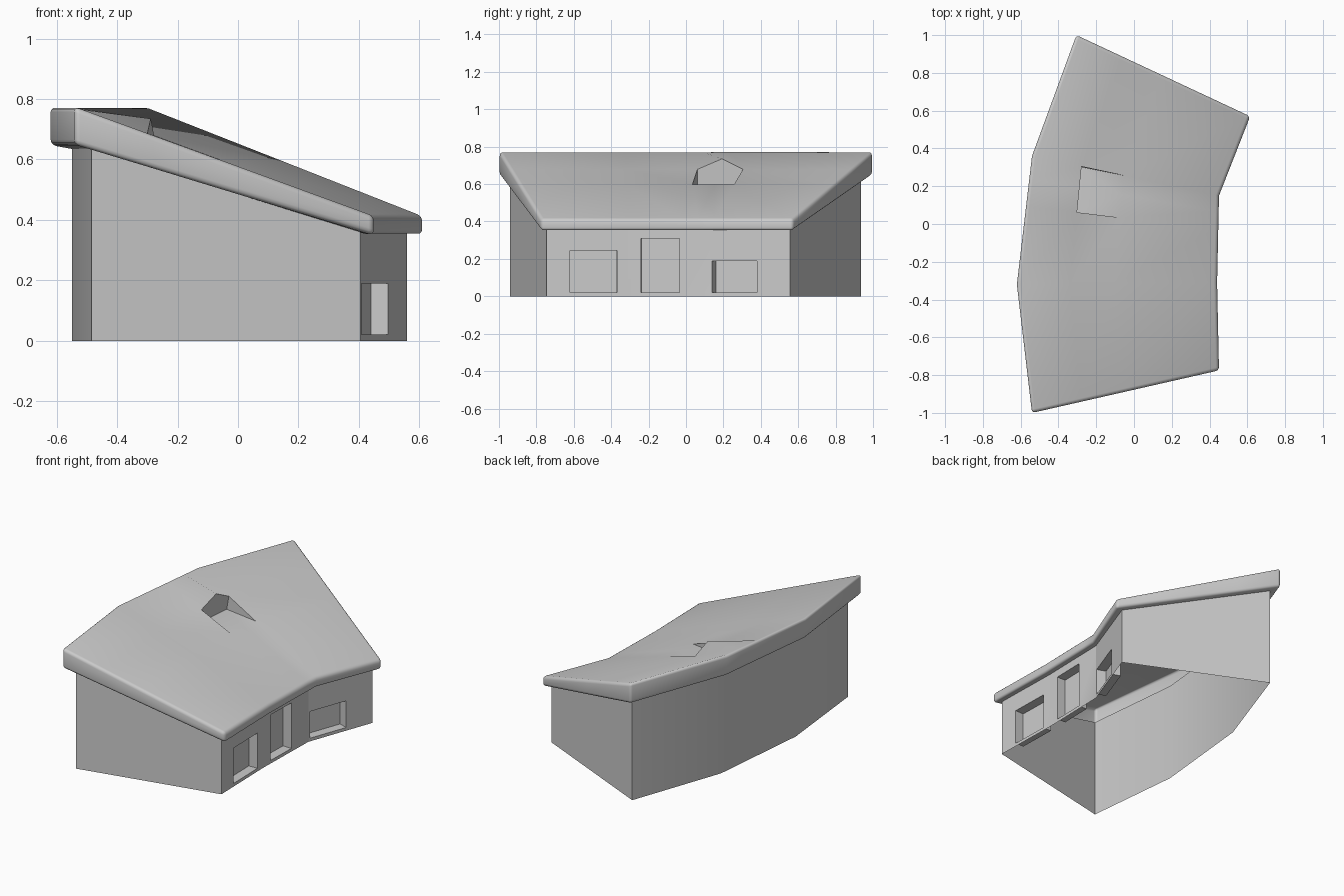
import bpy, bmesh, math
from mathutils import Vector

if "Cube" in bpy.data.objects:
    bpy.data.objects.remove(bpy.data.objects["Cube"])

# plan outlines: back line and front line, four stations each
ROOF_BACK = [(-.54, -1.0), (-.62, -.32), (-.54, .36), (-.305, 1.0)]
ROOF_FRONT = [(.45, -.775), (.44, -.31), (.45, .15), (.615, .57)]
WALL_BACK = [(-.485, -.94), (-.55, -.32), (-.485, .34), (-.275, .935)]
WALL_FRONT = [(.405, -.745), (.395, -.31), (.405, .13), (.56, .555)]


def along(line, u):
    i = min(int(u), len(line) - 2)
    return Vector(line[i]).lerp(Vector(line[i + 1]), u - i)


def finish(bm, name):
    bmesh.ops.remove_doubles(bm, verts=bm.verts, dist=1e-4)
    bmesh.ops.recalc_face_normals(bm, faces=bm.faces)
    me = bpy.data.meshes.new(name)
    bm.to_mesh(me)
    bm.free()
    ob = bpy.data.objects.new(name, me)
    bpy.context.collection.objects.link(ob)
    bpy.ops.object.select_all(action='DESELECT')
    ob.select_set(True)
    bpy.context.view_layer.objects.active = ob
    bpy.ops.object.shade_smooth_by_angle(angle=math.radians(40))
    return ob


def face(bm, *pts):
    return bm.faces.new([bm.verts.new(p) for p in pts])


# ---- roof: ruled slab with a raised gable and a sunken dormer opening
US = [0, 1, 1.61, 1.82, 2, 3]
TS = [0, .265, .49, 1]


def roof_point(u, t):
    p = along(ROOF_BACK, u).lerp(along(ROOF_FRONT, u), t)
    z = .735 if (u == 1.82 and t == .265) else .775 - .362 * t
    return Vector((p.x, p.y, z))


bm = bmesh.new()
grid = [[bm.verts.new(roof_point(u, t)) for t in TS] for u in US]
for i in range(len(US) - 1):
    for j in range(len(TS) - 1):
        if j == 1 and i in (2, 3):
            continue
        bm.faces.new((grid[i][j], grid[i + 1][j], grid[i + 1][j + 1], grid[i][j + 1]))

# dormer pit
a, peak, b = grid[2][1], grid[3][1], grid[4][1]
c, mid, d = grid[2][2], grid[3][2], grid[4][2]
fa, fb = [bm.verts.new((v.co.x - .015, v.co.y, .592)) for v in (a, b)]
bm.faces.new((fa, fb, b, peak, a))
bm.faces.new((c, mid, d, fb, fa))
bm.faces.new((a, c, fa))
bm.faces.new((b, fb, d))

# rim and soffit around the outline
n = len(US)
loop = [(grid[i][0], US[i], 0) for i in range(n)]
loop += [(grid[-1][j], US[-1], TS[j]) for j in (1, 2)]
loop += [(grid[i][-1], US[i], 1) for i in reversed(range(n))]
loop += [(grid[0][j], US[0], TS[j]) for j in (2, 1)]
outer, inner = [], []
for v, u, t in loop:
    outer.append(bm.verts.new((v.co.x, v.co.y, .648 - .298 * t)))
    p = along(WALL_BACK, u).lerp(along(WALL_FRONT, u), t)
    inner.append(bm.verts.new((p.x, p.y, .635 - .275 * t)))
m = len(loop)
for k in range(m):
    q = (k + 1) % m
    bm.faces.new((loop[k][0], loop[q][0], outer[q], outer[k]))
    bm.faces.new((outer[k], outer[q], inner[q], inner[k]))
bmesh.ops.recalc_face_normals(bm, faces=bm.faces)
top = [l[0] for l in loop]
rim = []
for k in range(m):
    q = (k + 1) % m
    rim += [bm.edges.get((top[k], top[q])), bm.edges.get((outer[k], outer[q]))]
for k in range(m):
    if loop[k][1] in (0, 3) and loop[k][2] in (0, 1):
        rim.append(bm.edges.get((top[k], outer[k])))
bmesh.ops.bevel(bm, geom=rim, offset=.018, segments=3, profile=.5, affect='EDGES')
finish(bm, "roof")

# ---- walls: plain back and ends, recessed openings in the front
bm = bmesh.new()
ZB, ZF = .635, .36


def plain(p, q, zp, zq):
    face(bm, (*p, 0), (*q, 0), (*q, zq), (*p, zp))


for i in range(3):
    plain(WALL_BACK[i], WALL_BACK[i + 1], ZB, ZB)
for i in (0, 3):
    plain(WALL_BACK[i], WALL_FRONT[i], ZB, ZF)


def opening_panel(p, q, y0, y1, z0, z1, depth=.06):
    p, q = Vector(p), Vector(q)
    ys = [p.y, y0, y1, q.y]
    zs = [0, z0, z1, ZF]
    d = (q - p).normalized()
    inward = Vector((-d.y, d.x, 0)) * depth

    def at(i, j):
        s = (ys[i] - p.y) / (q.y - p.y)
        return p.lerp(q, s).to_3d() + Vector((0, 0, zs[j]))
    for i in range(3):
        for j in range(3):
            cs = [at(i, j), at(i + 1, j), at(i + 1, j + 1), at(i, j + 1)]
            if (i, j) != (1, 1):
                face(bm, *cs)
                continue
            ins = [v + inward for v in cs]
            face(bm, *ins)
            for k in range(4):
                l = (k + 1) % 4
                face(bm, cs[k], cs[l], ins[l], ins[k])


OPENINGS = [(-.62, -.37, .02, .245), (-.24, -.035, .02, .31), (.14, .38, .02, .19)]
for i, o in enumerate(OPENINGS):
    opening_panel(WALL_FRONT[i], WALL_FRONT[i + 1], *o)
finish(bm, "walls")
